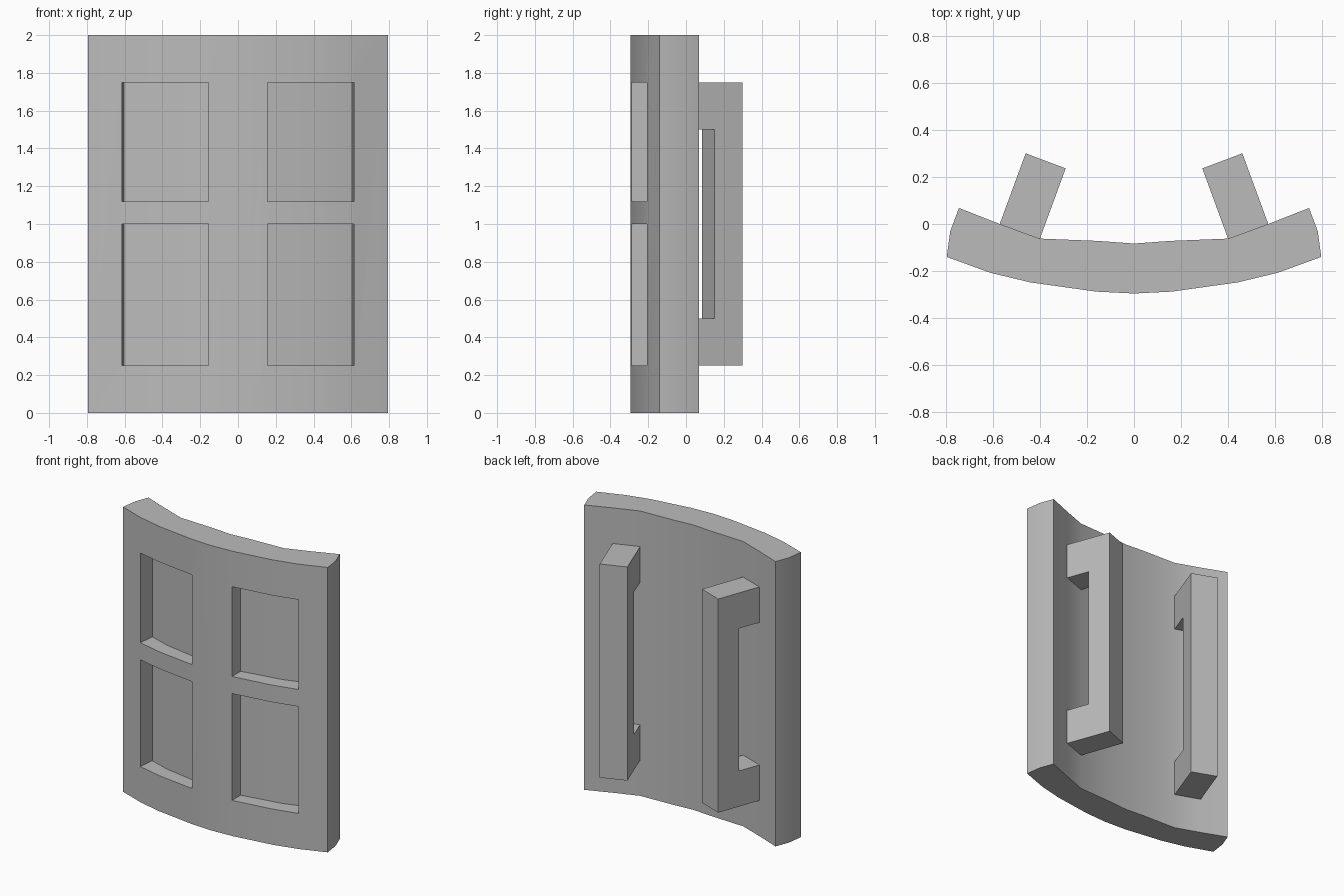
import bpy, bmesh

cube = bpy.data.objects.get("Cube")
if cube:
    bpy.data.objects.remove(cube, do_unlink=True)

grey = bpy.data.materials.new("plain_grey")
grey.use_nodes = True
colour = (0.5, 0.5, 0.5, 1)
grey.diffuse_color = colour
grey.node_tree.nodes["Principled BSDF"].inputs["Base Color"].default_value = colour


def prism(name, outline, place, offset):
    """Extrude a closed outline; place maps each 2D point to 3D."""
    bm = bmesh.new()
    face = bm.faces.new([bm.verts.new(place(*p)) for p in outline])
    ext = bmesh.ops.extrude_face_region(bm, geom=[face])
    verts = [g for g in ext["geom"] if isinstance(g, bmesh.types.BMVert)]
    bmesh.ops.translate(bm, verts=verts, vec=offset)
    bmesh.ops.recalc_face_normals(bm, faces=bm.faces)
    mesh = bpy.data.meshes.new(name)
    bm.to_mesh(mesh)
    bm.free()
    mesh.materials.append(grey)
    obj = bpy.data.objects.new(name, mesh)
    bpy.context.collection.objects.link(obj)
    return obj


def upright(name, outline, low, high):
    return prism(name, outline, lambda x, y: (x, y, low), (0, 0, high - low))


# Curved shield slab, from a mirrored half outline running front to back
half = [(0, -0.295), (0.16, -0.287), (0.44, -0.248), (0.61, -0.207), (0.795, -0.14),
        (0.78, -0.03), (0.743, 0.068), (0.57, 0), (0.40, -0.062), (0.15, -0.072), (0, -0.083)]
outline = half + [(-x, y) for x, y in half[-2:0:-1]]
slab = upright("shield_body", outline, 0, 2)

# Four recessed front panels
recess = [(0.155, -0.4), (0.635, -0.4), (0.603, -0.09), (0.45, -0.14), (0.155, -0.192)]
cutters = []
for side in (-1, 1):
    for low, high in ((0.25, 1.0), (1.12, 1.75)):
        cutter = upright("recess_cutter", [(side * x, y) for x, y in recess], low, high)
        cutter.hide_render = True
        mod = slab.modifiers.new("recess", "BOOLEAN")
        mod.operation = "DIFFERENCE"
        mod.solver = "EXACT"
        mod.object = cutter
        cutters.append(cutter)
bpy.context.view_layer.update()
cut_mesh = bpy.data.meshes.new_from_object(
    slab.evaluated_get(bpy.context.evaluated_depsgraph_get()))
slab.modifiers.clear()
slab.data = cut_mesh
for cutter in cutters:
    bpy.data.objects.remove(cutter, do_unlink=True)

# Two C-shaped handles on the back, leaning towards the middle
grip = [(-0.06, 0.25), (1, 0.25), (1, 1.75), (-0.06, 1.75),
        (-0.06, 1.5), (0.5, 1.5), (0.5, 0.5), (-0.06, 0.5)]
for side, name in ((1, "left_handle"), (-1, "right_handle")):
    prism(name, grip, lambda t, z: (side * (0.57 - 0.11 * t), 0.3 * t, z),
          (side * -0.17, -0.064, 0))

# Smooth the curved faces, keep the corners crisp
bpy.ops.object.select_all(action="DESELECT")
slab.select_set(True)
bpy.context.view_layer.objects.active = slab
bpy.ops.object.shade_smooth_by_angle(angle=0.5)
